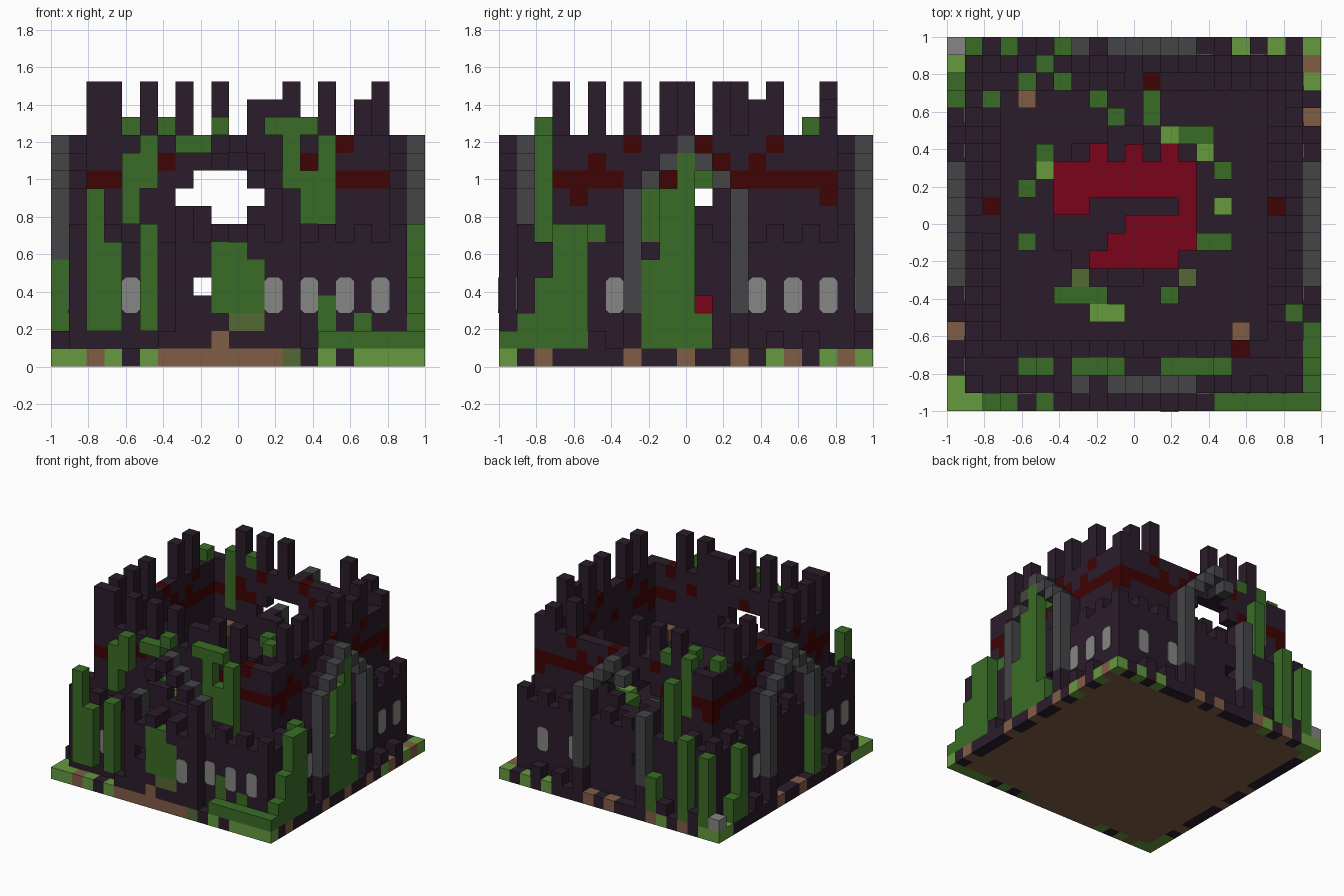
import bpy
import random

N = 21                      # cells along each side
C = 2 / N                   # cell size
M = N // 2                  # middle cell
E = N - 1                   # last cell
SIDES = ("front", "back", "left", "right")
random.seed(4)

if "Cube" in bpy.data.objects:
    bpy.data.objects.remove(bpy.data.objects["Cube"])

PALETTE = {
    "dark_stone": (.023, .012, .023), "leaf_green": (.042, .152, .02),
    "grass_green": (.13, .32, .047), "olive_moss": (.09, .14, .035),
    "grey_stone": (.06, .06, .065), "pale_grey": (.24, .24, .23),
    "dark_red": (.05, .001, .001), "crimson": (.19, .001, .011),
    "brown_earth": (.22, .11, .06),
}
ORDER = list(PALETTE)
for name, rgb in PALETTE.items():
    material = bpy.data.materials.new(name)
    material.use_nodes = True
    material.diffuse_color = (*rgb, 1)
    shader = material.node_tree.nodes["Principled BSDF"]
    shader.inputs["Base Color"].default_value = (*rgb, 1)
    PALETTE[name] = material

cells = {}                  # (i, j, k) -> (part, colour)


def span(value):
    if isinstance(value, tuple):
        return range(value[0], value[1] + 1)
    return (value,)


def box(part, colour, I, J, K):
    for i in span(I):
        for j in span(J):
            for k in span(K):
                cells[i, j, k] = (part, colour)


def at(side, along, depth):
    """Ground cell at a depth in from a side and a place along it."""
    return {"front": (along, depth), "back": (along, E - depth),
            "left": (depth, along), "right": (E - depth, along)}[side]


def put(part, colour, side, U, depth, K):
    for u in span(U):
        box(part, colour, *at(side, u, depth), K)


def cut(side, U, depth, k):
    for u in span(U):
        cells.pop((*at(side, u, depth), k), None)


def wall_depth(side):
    return 3 if side == "front" else 2


# Ground slab with a patchy border
box("ground_slab", "brown_earth", (0, E), (0, E), 0)
KEY = {"G": "grass_green", "D": "dark_stone", "B": "brown_earth", "O": "olive_moss"}
BORDER = {"back": "GGDBDGBDDDBDBDDDGDGDG", "left": "GGGDBDDDDBDDBDDDDDDGG",
          "right": "GDBDDDDBDDBDDBDGBDGBG", "front": "GGBGDGBBBBBBBODGDGGGG"}
for side, row in BORDER.items():
    for u, letter in enumerate(row):
        put("ground_slab", KEY[letter], side, u, 0, 0)

# Sunken floor with a worn red carpet, walkway and shrubs around the pit
box("inner_floor", "dark_stone", (2, E - 2), (2, E - 2), (1, 2))
for i in range(2, E - 1):
    for j in range(2, E - 1):
        across, along = i - M, j - M - 1
        radius = ((across + .5) ** 2 + along ** 2) ** .5
        if radius < 4.2:
            bare = along == 0 and abs(across) < 3
            frayed = along == 3 and i % 2 or along < 0 and across < along + 1
            if abs(along) < 4 and not bare and not frayed:
                box("red_carpet", "crimson", i, j, 3)
            continue
        box("walkway", "dark_stone", i, j, 6)
        if 4.7 < radius < 6.2 and random.random() < .4:
            shade = random.choice(["leaf_green"] * 4 + ["grass_green", "olive_moss"])
            box("shrubs", shade, i, j, 7)

# Lower wall with small battlements, upper wall with a dark red band
for side in SIDES:
    put("lower_wall", "dark_stone", side, (1, E - 1), 1, (1, 6))
    for u in range(1, E, 2):
        put("lower_wall", "dark_stone", side, u, 1, 7)
    start = 2 if side in ("front", "back") else 3
    put("upper_wall", "dark_stone", side, (start, E - 2), wall_depth(side), (7, 12))

for side in SIDES:
    if side == "front":
        bands, flecks = [(2, 3), (16, 18)], {6: 11, 9: 11, 14: 11, 16: 12}
    else:
        bands = [(3, 6), (13, 18)]
        flecks = {4: 9, 5: 11, 7: 12, 9: 10, 11: 12, 12: 11, 14: 11, 15: 12, 18: 9}
    for band in bands:
        put("upper_wall", "dark_red", side, band, wall_depth(side), 10)
    for u, k in flecks.items():
        put("upper_wall", "dark_red", side, u, wall_depth(side), k)

# Tall battlements, some broken off
TEETH = {"front": (3, 5, 7, 9, 11, 12, 13, 15), "back": (5, 7, 9, 15, 17),
         "left": (3, 5, 7, 9, 13, 15), "right": (5, 7, 10, 12, 14, 15)}
for side, teeth in TEETH.items():
    for u in teeth:
        broken = u in (11, 14, 17) or side == "front" and u == 12
        put("battlement", "dark_stone", side, u, wall_depth(side), (13, 14 if broken else 15))
put("battlement", "dark_stone", "back", E - 2, 2, 13)

# Stepped porch arches, two cells deep
for side in SIDES:
    colours = ["grey_stone", "dark_stone"]
    if side == "front":
        colours.reverse()
    for depth, colour in enumerate(colours):
        for off in range(-3, 4):
            drop = abs(off)
            low = 3 if drop == 3 else 12 - drop
            put("porch_arch", colour, side, M + off, depth, (low, 12 - drop))
            if drop == 3:
                put("porch_arch", "dark_stone", side, M + off, depth, (1, 2))

# Gatehouse at the front
put("gatehouse", "dark_stone", "front", (M - 3, M + 3), 0, (1, 6))
for u in range(M - 3, M + 4, 2):
    put("gatehouse", "dark_stone", "front", u, 0, 7)

# Breaches through the walls
for depth in range(4):
    for side in ("front", "back"):
        for k, gap in {4: 8, 8: (9, 10), 9: (7, 11), 10: (8, 10)}.items():
            cut(side, gap, depth, k)
    for side in ("left", "right"):
        cut(side, M + 1, depth, 9)
cut("right", M + 1, 1, 3)

# Rubble
for side in ("back", "left", "right"):
    for u in (2, 5, 15, 17):
        put("rubble", "dark_stone", side, u, 0, 1)
box("rubble", "dark_stone", M - 4, 0, 1)
box("rubble", "pale_grey", 0, E, 1)
box("rubble", "brown_earth", 4, E - 3, 7)
box("rubble", "brown_earth", E - 4, 4, 7)
box("rubble", "brown_earth", M - 1, 0, 1)


# Climbing plants: low ones stand on the ground, high ones hang on the upper wall
def vine(side, U, low, high):
    depth = wall_depth(side) - 1 if low > 6 else 0
    put("vines", "leaf_green", side, U, depth, (low, high))


for U, low, high in [(2, 2, 9), (3, 2, 6), (5, 2, 7), (4, 8, 11), (5, 10, 12), ((7, 8), 12, 12),
                     (13, 10, 13), (14, 8, 10), (15, 7, 12), (12, 13, 13), (14, 13, 13),
                     (9, 13, 13), ((9, 11), 3, 5), ((9, 10), 6, 6), ((15, 20), 1, 1)]:
    vine("front", U, low, high)
for U, low, high in [((3, 4), 1, 7), (5, 7, 7), (1, 1, 2), (2, 1, 4), ((8, 10), 1, 5),
                     (8, 7, 9), (9, 6, 9), (10, 6, 11), (11, 1, 2), (11, 10, 10)]:
    vine("right", U, low, high)
for u, high in {7: 5, 17: 6, 18: 2}.items():
    vine("left", u, 1, high)
for u, high in {1: 6, 3: 7, 6: 3}.items():
    vine("back", u, 1, high)
vine("back", 5, 7, 11)
put("vines", "leaf_green", "front", 15, 1, (1, 3))
put("vines", "leaf_green", "front", 17, 1, 2)
put("vines", "leaf_green", "back", 4, 2, (9, 13))
put("vines", "leaf_green", "back", 6, 2, 13)
put("vines", "leaf_green", "left", 17, 2, 13)
box("vines", "olive_moss", (M, M + 1), 0, 2)


def make(name, verts, faces, colours):
    mesh = bpy.data.meshes.new(name)
    mesh.from_pydata(verts, [], faces)
    for colour in ORDER:
        mesh.materials.append(PALETTE[colour])
    for polygon, colour in zip(mesh.polygons, colours):
        polygon.material_index = ORDER.index(colour)
    bpy.context.collection.objects.link(bpy.data.objects.new(name, mesh))


# Turn each part's cells into a mesh of its exposed faces
for part in dict.fromkeys(p for p, _ in cells.values()):
    index, faces, colours = {}, [], []
    for cell, (owner, colour) in cells.items():
        if owner != part:
            continue
        for axis in range(3):
            for step in (0, 1):
                near = list(cell)
                near[axis] += 2 * step - 1
                if tuple(near) in cells:
                    continue
                loop = []
                for a, b in ((0, 0), (1, 0), (1, 1), (0, 1)):
                    corner = list(cell)
                    corner[axis] += step
                    corner[axis - 2] += a
                    corner[axis - 1] += b
                    loop.append(index.setdefault(tuple(corner), len(index)))
                faces.append(loop if step else loop[::-1])
                colours.append(colour)
    make(part, [(i * C - 1, j * C - 1, k * C) for i, j, k in index], faces, colours)

# Window panes with clipped corners, as thin plates on the walls
verts, faces = [], []
w, h, b = C / 2, C, .02
half = [(w - b, -h), (w, b - h), (w, h - b), (w - b, h)]
outline = half + [(-a, -z) for a, z in half]
count = len(outline)
PANES = {"front": (4, 14, 16, 18), "back": (3, 14, 17),
         "left": (2, 4, 6, 14, 16), "right": (6, 14, 16, 18)}
panes = [(side, u, 1) for side in SIDES for u in PANES[side]]
for side, u, depth in panes + [("front", 12, 0)]:
    sign = -1 if side in ("front", "left") else 1
    base = len(verts)
    for out in (0, .005):
        level = sign * (1 - depth * C + out)
        for a, z in outline:
            t = (u + .5) * C - 1 + a
            flat = (t, level) if side in ("front", "back") else (level, t)
            verts.append((*flat, 4 * C + z))
    loops = [[base + count + n for n in range(count)]]
    for n in range(count):
        p, q = base + n, base + (n + 1) % count
        loops.append([p, q, q + count, p + count])
    faces += [loop[::-1] if side in ("back", "left") else loop for loop in loops]
make("window_panes", verts, faces, ["pale_grey"] * len(faces))
